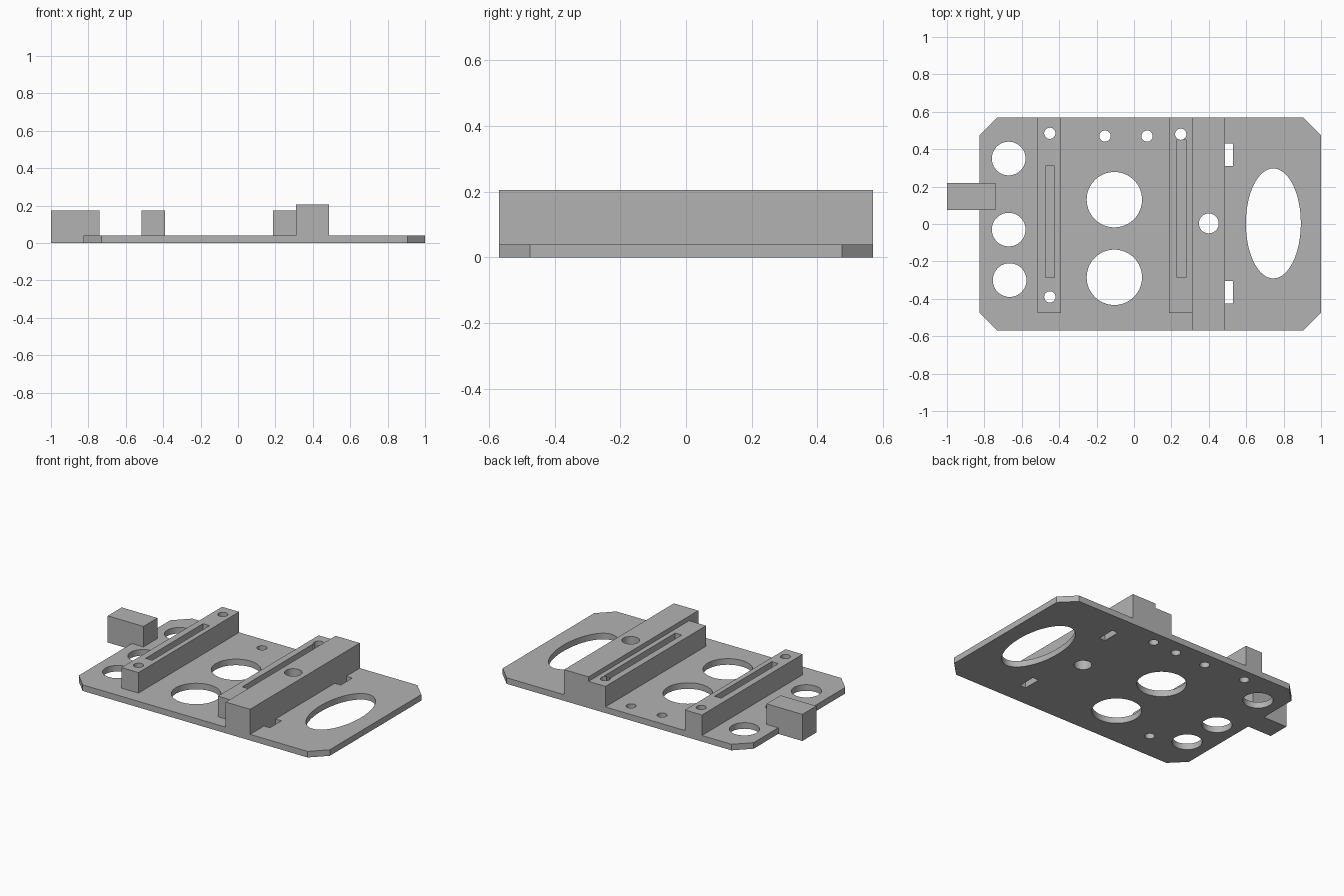
import bpy
import bmesh
from mathutils import Matrix, Vector

cube = bpy.data.objects.get("Cube")
if cube:
    bpy.data.objects.remove(cube, do_unlink=True)

grey = bpy.data.materials.new("plain grey")
grey.use_nodes = True
colour = (0.45, 0.45, 0.45, 1)
grey.diffuse_color = colour
grey.node_tree.nodes["Principled BSDF"].inputs["Base Color"].default_value = colour


def add_object(name, bm):
    bmesh.ops.recalc_face_normals(bm, faces=bm.faces)
    mesh = bpy.data.meshes.new(name)
    bm.to_mesh(mesh)
    bm.free()
    mesh.materials.append(grey)
    obj = bpy.data.objects.new(name, mesh)
    bpy.context.collection.objects.link(obj)
    return obj


def prism(name, points, direction):
    """Extrude a closed outline along a direction."""
    bm = bmesh.new()
    face = bm.faces.new([bm.verts.new(p) for p in points])
    result = bmesh.ops.extrude_face_region(bm, geom=[face])
    moved = [v for v in result["geom"] if isinstance(v, bmesh.types.BMVert)]
    bmesh.ops.translate(bm, verts=moved, vec=Vector(direction))
    return add_object(name, bm)


def box(name, x0, x1, y0, y1, z0, z1):
    outline = [(x0, y0, z0), (x1, y0, z0), (x1, y1, z0), (x0, y1, z0)]
    return prism(name, outline, (0, 0, z1 - z0))


def hole_cutter(x, y, rx, ry=None):
    bm = bmesh.new()
    place = Matrix.Translation((x, y, 0.1)) @ Matrix.Diagonal((rx, ry or rx, 1, 1))
    bmesh.ops.create_cone(bm, cap_ends=True, segments=64, radius1=1, radius2=1,
                          depth=0.6, matrix=place)
    return add_object("hole_cutter", bm)


def cut(obj, cutters):
    """Subtract the cutters, then remove them."""
    bpy.ops.object.select_all(action="DESELECT")
    bpy.context.view_layer.objects.active = obj
    obj.select_set(True)
    for cutter in cutters:
        cutter.hide_render = True
        mod = obj.modifiers.new("cut", "BOOLEAN")
        mod.operation = "DIFFERENCE"
        mod.solver = "EXACT"
        mod.object = cutter
        bpy.ops.object.modifier_apply(modifier=mod.name)
        bpy.data.objects.remove(cutter, do_unlink=True)
    bpy.ops.object.shade_smooth_by_angle()


left, right, edge, chamfer = -0.825, 1.0, 0.57, 0.095
plate_top, rail_top, ridge_top = 0.04, 0.175, 0.205

# Base plate with clipped corners
outline = [(left + chamfer, -edge), (right - chamfer, -edge),
           (right, chamfer - edge), (right, edge - chamfer),
           (right - chamfer, edge), (left + chamfer, edge),
           (left, edge - chamfer), (left, chamfer - edge)]
plate = prism("base_plate", [(x, y, 0) for x, y in outline], (0, 0, plate_top))

# Holes through the plate; those at the rails and ridge also pass through them
end_holes = [(-0.67, 0.35), (-0.67, -0.03), (-0.665, -0.3)]
middle_holes = [(-0.105, 0.13), (-0.105, -0.285)]
small_holes = [(-0.155, 0.47), (0.07, 0.47)]
outer_rail_holes = [(-0.45, 0.485), (-0.45, -0.39)]
inner_rail_holes = [(0.25, 0.48)]
ridge_hole = (0.4, 0.003, 0.053)

cutters = [hole_cutter(x, y, 0.09) for x, y in end_holes]
cutters += [hole_cutter(x, y, 0.148) for x, y in middle_holes]
cutters += [hole_cutter(x, y, 0.03)
            for x, y in small_holes + outer_rail_holes + inner_rail_holes]
cutters += [hole_cutter(*ridge_hole), hole_cutter(0.745, 0.003, 0.147, 0.294)]
cutters += [box("notch_cutter", 0.487, 0.53, y, y + 0.12, -0.1, 0.1)
            for y in (-0.425, 0.31)]
cut(plate, cutters)

# Slotted rails standing on the plate
for name, x, holes, slot_end in (("outer_rail", -0.515, outer_rail_holes, 0.31),
                                 ("inner_rail", 0.187, inner_rail_holes, 0.452)):
    rail = box(name, x, x + 0.124, -0.475, edge, plate_top, rail_top)
    slot = box("slot_cutter", x + 0.043, x + 0.091, -0.285, slot_end, 0.02, 0.3)
    cut(rail, [slot] + [hole_cutter(hx, hy, 0.03) for hx, hy in holes])

# Tall ridge across the full width
ridge = box("ridge", 0.31, 0.487, -edge, edge, plate_top, ridge_top)
cut(ridge, [hole_cutter(*ridge_hole)])

# End tab, stepped to rest on the plate edge
profile = [(-1, 0), (left, 0), (left, plate_top), (-0.74, plate_top),
           (-0.74, rail_top), (-1, rail_top)]
prism("end_tab", [(x, 0.075, z) for x, z in profile], (0, 0.145, 0))
